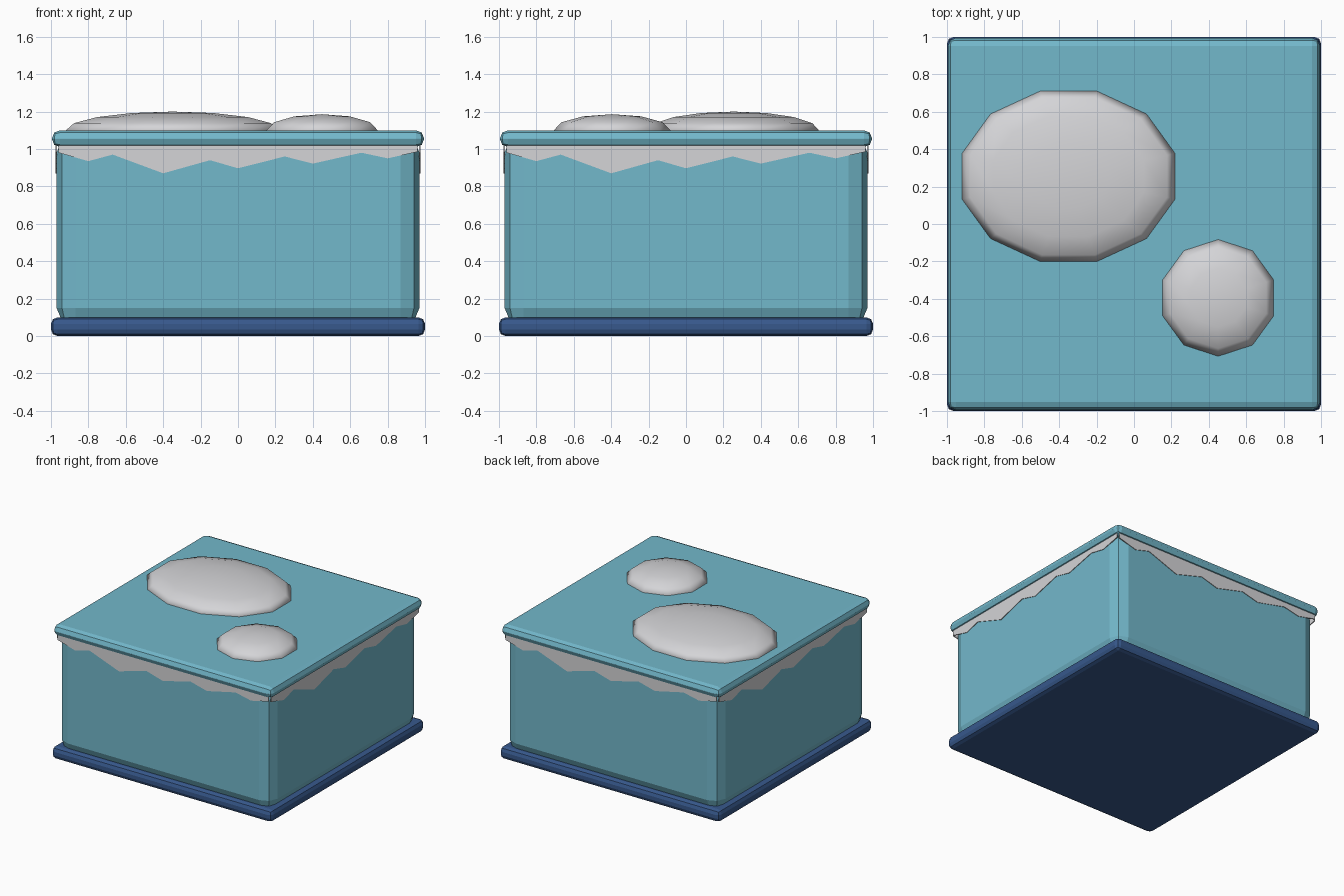
import bpy, bmesh, math
from mathutils import Matrix

if "Cube" in bpy.data.objects:
    bpy.data.objects.remove(bpy.data.objects["Cube"])


def material(name, rgb):
    m = bpy.data.materials.new(name)
    m.diffuse_color = (*rgb, 1)
    m.use_nodes = True
    m.node_tree.nodes["Principled BSDF"].inputs["Base Color"].default_value = m.diffuse_color
    return m


TEAL = material("ice teal", (0.171, 0.479, 0.597))
NAVY = material("base navy", (0.038, 0.098, 0.262))
SNOW = material("snow white", (0.66, 0.66, 0.68))


def make_object(name, bm, mat):
    bmesh.ops.recalc_face_normals(bm, faces=bm.faces)
    me = bpy.data.meshes.new(name)
    bm.to_mesh(me)
    bm.free()
    me.materials.append(mat)
    ob = bpy.data.objects.new(name, me)
    bpy.context.collection.objects.link(ob)
    return ob


def box(name, half, z0, z1, bevel, mat):
    bm = bmesh.new()
    bmesh.ops.create_cube(bm, size=1, matrix=Matrix.Translation((0, 0, (z0 + z1) / 2))
                          @ Matrix.Diagonal((2 * half, 2 * half, z1 - z0, 1)))
    ob = make_object(name, bm, mat)
    mod = ob.modifiers.new("bevel", "BEVEL")
    mod.width, mod.segments = bevel, 2
    return ob


# Flattened snow dome sitting on the lid
def dome(name, cx, cy, rx, ry, h, sides, turn, rings):
    bm = bmesh.new()
    z = 1.1
    loops = []
    for lat in [-0.3] + [i * math.pi / 2 / rings for i in range(rings)]:
        c, s = math.cos(lat), math.sin(lat)
        loops.append([bm.verts.new((cx + rx * c * math.cos(turn + 2 * math.pi * k / sides),
                                    cy + ry * c * math.sin(turn + 2 * math.pi * k / sides),
                                    z + h * s)) for k in range(sides)])
    top = bm.verts.new((cx, cy, z + h))
    for a, b in zip(loops, loops[1:]):
        for k in range(sides):
            n = (k + 1) % sides
            bm.faces.new((a[k], a[n], b[n], b[k]))
    for k in range(sides):
        bm.faces.new((loops[-1][k], loops[-1][(k + 1) % sides], top))
    bm.faces.new(loops[0][::-1])
    for f in bm.faces:
        f.smooth = True
    return make_object(name, bm, SNOW)


# Main block, base and lid
box("base", 1.0, 0, 0.1, 0.035, NAVY)
box("body", 0.97, 0.05, 1.08, 0.1, TEAL)
box("lid", 0.995, 1.01, 1.1, 0.043, TEAL)

# Snow patches on top
dome("large_snow_patch", -0.35, 0.255, 0.59, 0.471, 0.1, 12, math.radians(15), 4)
dome("small_snow_patch", 0.45, -0.395, 0.312, 0.312, 0.086, 10, math.radians(18), 3)

# Jagged snow fringe under the lid, repeated on all four sides
EDGE = [(-0.96, 0.98), (-0.8, 0.935), (-0.67, 0.97), (-0.4, 0.87), (-0.15, 0.94), (0, 0.897),
        (0.25, 0.96), (0.4, 0.922), (0.66, 0.98), (0.8, 0.95), (0.96, 0.985)]
for i, side in enumerate(("front", "right", "back", "left")):
    bm = bmesh.new()
    outline = EDGE + [(0.96, 1.02), (-0.96, 1.02)]
    face = bm.faces.new([bm.verts.new((x, -0.975, z)) for x, z in outline])
    ext = bmesh.ops.extrude_face_region(bm, geom=[face])
    verts = [v for v in ext["geom"] if isinstance(v, bmesh.types.BMVert)]
    bmesh.ops.translate(bm, verts=verts, vec=(0, 0.008, 0))
    bmesh.ops.rotate(bm, verts=bm.verts, cent=(0, 0, 0),
                     matrix=Matrix.Rotation(i * math.pi / 2, 3, "Z"))
    make_object(side + "_snow_fringe", bm, SNOW)
